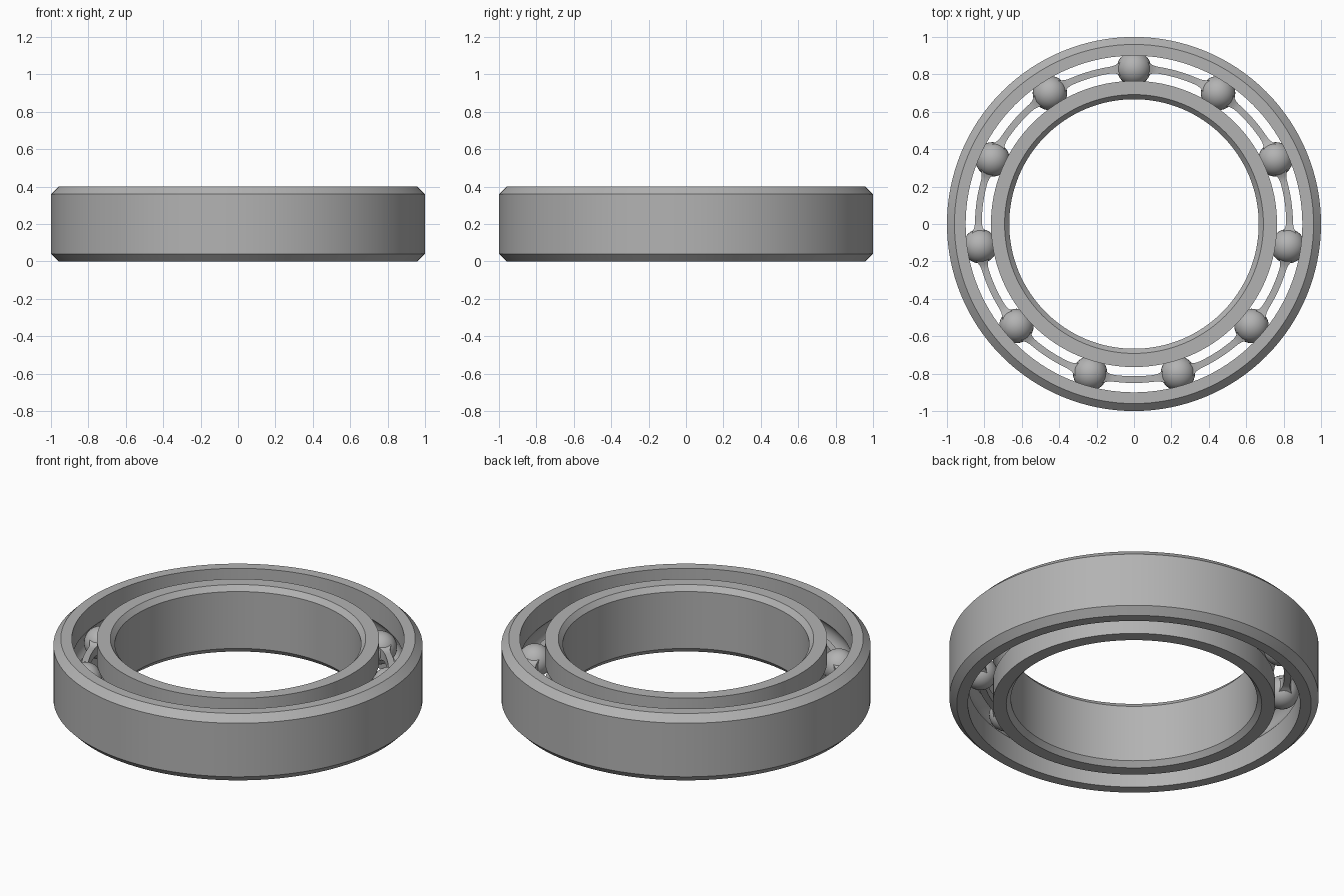
import bpy, bmesh, math

cube = bpy.data.objects.get("Cube")
if cube:
    bpy.data.objects.remove(cube)

HEIGHT, MID = 0.40, 0.20
PITCH, BALL_R, BALLS = 0.832, 0.092, 11
STEP = math.tau / BALLS

steel = bpy.data.materials.new("steel grey")
steel.use_nodes = True
grey = (0.45, 0.45, 0.45, 1)
steel.diffuse_color = grey
steel.node_tree.nodes["Principled BSDF"].inputs["Base Color"].default_value = grey


def finish(name, bm):
    """Turn a bmesh into a smooth shaded object with sharp edges kept."""
    bmesh.ops.recalc_face_normals(bm, faces=bm.faces)
    mesh = bpy.data.meshes.new(name)
    bm.to_mesh(mesh)
    bm.free()
    mesh.materials.append(steel)
    obj = bpy.data.objects.new(name, mesh)
    bpy.context.collection.objects.link(obj)
    bpy.ops.object.select_all(action="DESELECT")
    obj.select_set(True)
    bpy.context.view_layer.objects.active = obj
    bpy.ops.object.shade_smooth_by_angle(angle=math.radians(30))
    return obj


def sweep(name, section, segments):
    """Sweep a closed (radius, z) section, given per angle, round the z axis."""
    bm = bmesh.new()
    rings = []
    for i in range(segments):
        a = math.pi / 2 + math.tau * i / segments
        rings.append([bm.verts.new((r * math.cos(a), r * math.sin(a), z))
                      for r, z in section(a)])
    for i, ring in enumerate(rings):
        nxt = rings[(i + 1) % segments]
        for j in range(len(ring)):
            k = (j + 1) % len(ring)
            bm.faces.new((ring[j], nxt[j], nxt[k], ring[k]))
    return finish(name, bm)


def race(wall, side):
    """Ring wall from bottom to top, with a ball groove on the given side."""
    groove_r = BALL_R + 0.003
    half = math.acos(abs(wall - PITCH) / groove_r)
    arc = [half * (i / 6 - 1) for i in range(13)]
    points = [(PITCH + side * groove_r * math.cos(a), MID + groove_r * math.sin(a))
              for a in arc]
    return [(wall, 0)] + points + [(wall, HEIGHT)]


# Outer ring: chamfered rim outside, groove inside
outer = race(0.90, 1) + [(0.96, HEIGHT), (1, HEIGHT - 0.04), (1, 0.04), (0.96, 0)]
sweep("outer_ring", lambda a: outer, 128)

# Inner ring: groove outside, chamfered bore inside
inner = race(0.765, -1) + [(0.692, HEIGHT), (0.667, HEIGHT - 0.03),
                           (0.667, 0.03), (0.692, 0)]
sweep("inner_ring", lambda a: inner, 128)


# Cage: slim flat ring that flares into a pocket at each ball
def cage_section(a):
    offset = (a - math.pi / 2 + STEP / 2) % STEP - STEP / 2
    flare = math.exp(-((offset * PITCH / 0.085) ** 4))
    w = 0.018 + 0.030 * flare
    h = 0.025 + 0.030 * flare
    return [(PITCH - w, MID - h), (PITCH + w, MID - h),
            (PITCH + w, MID + h), (PITCH - w, MID + h)]


sweep("cage", cage_section, BALLS * 24)

# Balls
for i in range(BALLS):
    a = math.pi / 2 + i * STEP
    bm = bmesh.new()
    bmesh.ops.create_uvsphere(bm, u_segments=32, v_segments=16, radius=BALL_R)
    ball = finish(f"ball_{i + 1}", bm)
    ball.location = (PITCH * math.cos(a), PITCH * math.sin(a), MID)
